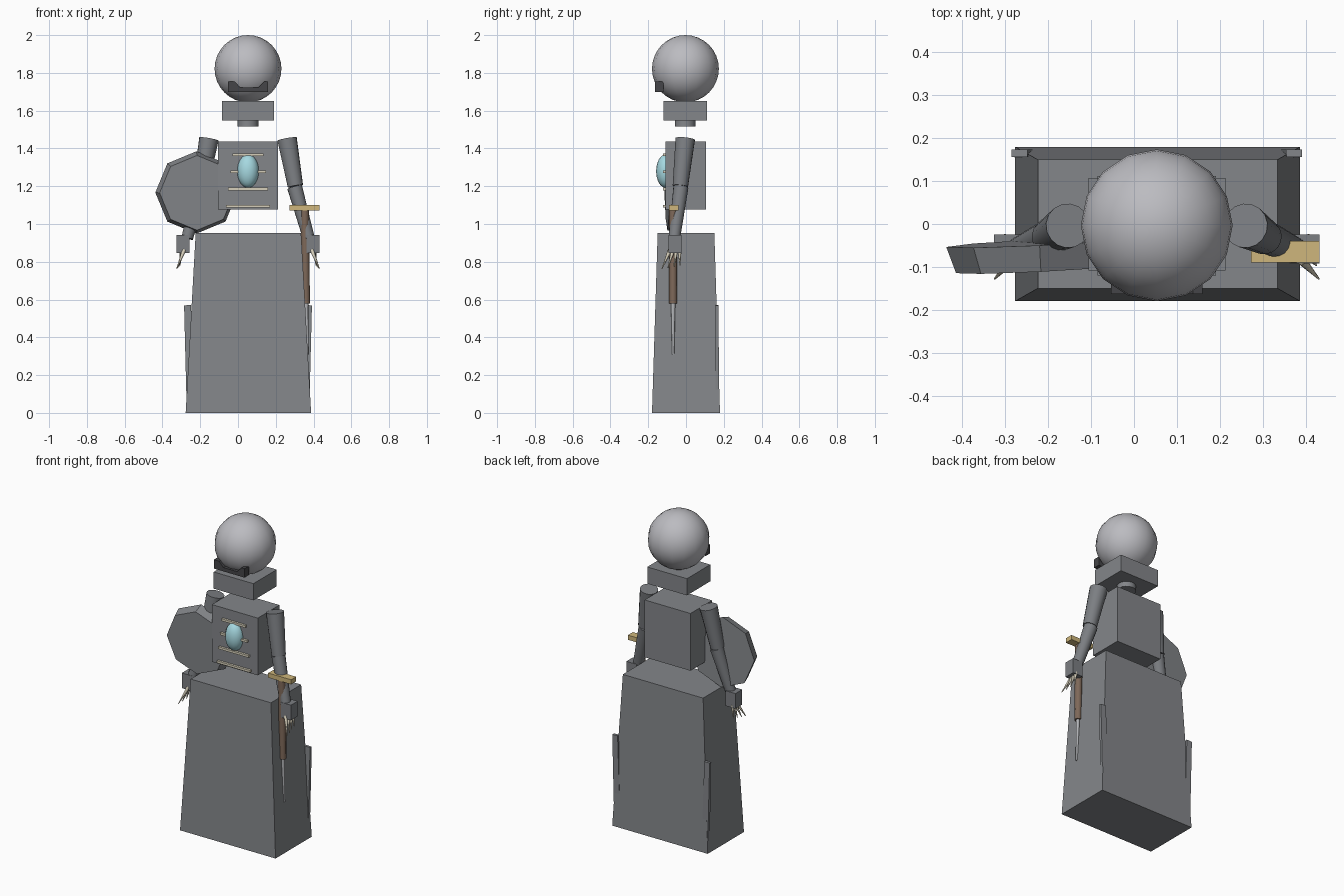
import bpy, bmesh, math
from mathutils import Vector, Matrix

if "Cube" in bpy.data.objects:
    bpy.data.objects.remove(bpy.data.objects["Cube"], do_unlink=True)

CX = 0.053  # middle of the body


def material(name, r, g, b):
    m = bpy.data.materials.new(name)
    m.use_nodes = True
    m.diffuse_color = (r, g, b, 1)
    m.node_tree.nodes["Principled BSDF"].inputs["Base Color"].default_value = (r, g, b, 1)
    return m


CLOTH = material("grey cloth", 0.23, 0.24, 0.255)
SLEEVE = material("sleeve grey", 0.2, 0.21, 0.225)
PALE = material("pale grey", 0.5, 0.5, 0.53)
DARK = material("dark visor", 0.06, 0.06, 0.065)
GOLD = material("gold", 0.62, 0.47, 0.2)
LEATHER = material("brown leather", 0.21, 0.14, 0.1)
BONE = material("bone", 0.68, 0.63, 0.5)
GEM = material("light blue", 0.38, 0.69, 0.75)
STEEL = material("steel", 0.45, 0.46, 0.48)


def finish(name, bm, mat, smooth=False):
    bmesh.ops.recalc_face_normals(bm, faces=bm.faces)
    mesh = bpy.data.meshes.new(name)
    bm.to_mesh(mesh)
    bm.free()
    mesh.materials.append(mat)
    ob = bpy.data.objects.new(name, mesh)
    bpy.context.collection.objects.link(ob)
    if smooth:
        bpy.ops.object.select_all(action='DESELECT')
        ob.select_set(True)
        bpy.context.view_layer.objects.active = ob
        bpy.ops.object.shade_smooth_by_angle(angle=math.radians(50))
    return ob


def box(name, low, high, mat, top_inset=(0, 0)):
    """Box between two corners, its top drawn in by top_inset."""
    low, high = Vector(low), Vector(high)
    mid, size = (low + high) / 2, high - low
    bm = bmesh.new()
    bmesh.ops.create_cube(bm, size=1)
    for v in bm.verts:
        inset = top_inset if v.co.z > 0 else (0, 0)
        v.co = (mid.x + v.co.x * (size.x - 2 * inset[0]),
                mid.y + v.co.y * (size.y - 2 * inset[1]),
                mid.z + v.co.z * size.z)
    return finish(name, bm, mat)


def rod(name, start, end, r1, r2, mat, sides=16, smooth=True, flat=1, turn=0):
    """Tapered rod between two points, optionally flattened."""
    start, end = Vector(start), Vector(end)
    axis = end - start
    bm = bmesh.new()
    bmesh.ops.create_cone(bm, cap_ends=True, segments=sides, radius1=r1, radius2=r2, depth=axis.length)
    place = (Matrix.Translation((start + end) / 2)
             @ Vector((0, 0, 1)).rotation_difference(axis).to_matrix().to_4x4()
             @ Matrix.Diagonal((1, flat, 1, 1)) @ Matrix.Rotation(turn, 4, 'Z'))
    bm.transform(place)
    return finish(name, bm, mat, smooth)


def ball(name, centre, radii, mat, segments=16, rings=16):
    bm = bmesh.new()
    bmesh.ops.create_uvsphere(bm, u_segments=segments, v_segments=rings, radius=1)
    bm.transform(Matrix.Translation(centre) @ Matrix.Diagonal((*radii, 1)))
    return finish(name, bm, mat, True)


# Body
box("skirt", (-0.277, -0.18, 0), (0.387, 0.18, 0.953), CLOTH, (0.053, 0.03))
box("torso", (-0.106, -0.108, 1.077), (0.213, 0.107, 1.437), CLOTH)
box("collar", (-0.085, -0.12, 1.547), (0.191, 0.112, 1.652), CLOTH)
rod("neck", (CX, -0.004, 1.515), (CX, -0.004, 1.56), 0.055, 0.055, CLOTH)

# Head and visor
ball("head", (CX, -0.003, 1.822), (0.177, 0.177, 0.178), PALE)
bm = bmesh.new()
outline = [(-0.107, 1.698), (0.107, 1.698), (0.107, 1.754), (0.085, 1.754),
           (0.055, 1.722), (-0.04, 1.722), (-0.07, 1.754), (-0.107, 1.754)]
face = bm.faces.new([bm.verts.new((CX + x, -0.163, z)) for x, z in outline])
back = bmesh.ops.extrude_face_region(bm, geom=[face])
bmesh.ops.translate(bm, vec=(0, 0.043, 0),
                    verts=[g for g in back["geom"] if isinstance(g, bmesh.types.BMVert)])
finish("visor", bm, DARK)

# Chest gem and rib bars
ball("chest_gem", (CX, -0.108, 1.28), (0.057, 0.05, 0.088), GEM)
for i in range(4):
    half, z = 0.083 + 0.011 * i, 1.367 - 0.091 * i
    box(f"rib_bar_{i + 1}", (CX - half, -0.122, z - 0.007), (CX + half, -0.1, z + 0.007), BONE)

# Arms, hands, claws and rear skirt strips
for side, s in (("left", 1), ("right", -1)):
    def at(x, y, z):
        return (CX + s * x, y, z)

    rod(f"{side}_upper_arm", at(0.207, -0.004, 1.45), at(0.251, -0.03, 1.2), 0.052, 0.041, SLEEVE)
    rod(f"{side}_forearm", at(0.247, -0.027, 1.195), at(0.322, -0.062, 0.925), 0.04, 0.031, SLEEVE)
    xs = sorted((CX + s * 0.31, CX + s * 0.379))
    box(f"{side}_hand", (xs[0], -0.092, 0.847), (xs[1], -0.025, 0.942), SLEEVE)
    for i in range(4):
        rod(f"{side}_claw_{i + 1}", at(0.338 + 0.005 * i, -0.085 + 0.017 * i, 0.862),
            at(0.378 - 0.006 * i, -0.128 + 0.032 * i, 0.762 + 0.006 * i), 0.011, 0.002, BONE, 8)
    rod(f"{side}_skirt_strip", at(0.303, 0.164, 0.005), at(0.32, 0.165, 0.57),
        0.03, 0.026, CLOTH, 4, False, 0.45, math.pi / 4)

# Shield: tapered octagonal plate
rod("shield", (-0.22, -0.043, 1.167), (-0.217, -0.105, 1.165), 0.218, 0.198, CLOTH, 8, False, 1, 0.05)

# Sword in its sheath
box("sword_guard", (0.273, -0.09, 1.072), (0.432, -0.04, 1.101), GOLD)
rod("sword_sheath", (0.353, -0.068, 1.08), (0.36, -0.068, 0.58), 0.022, 0.021, LEATHER, 8)
rod("sword_tip", (0.36, -0.068, 0.6), (0.369, -0.068, 0.31), 0.012, 0.006, STEEL, 8)
